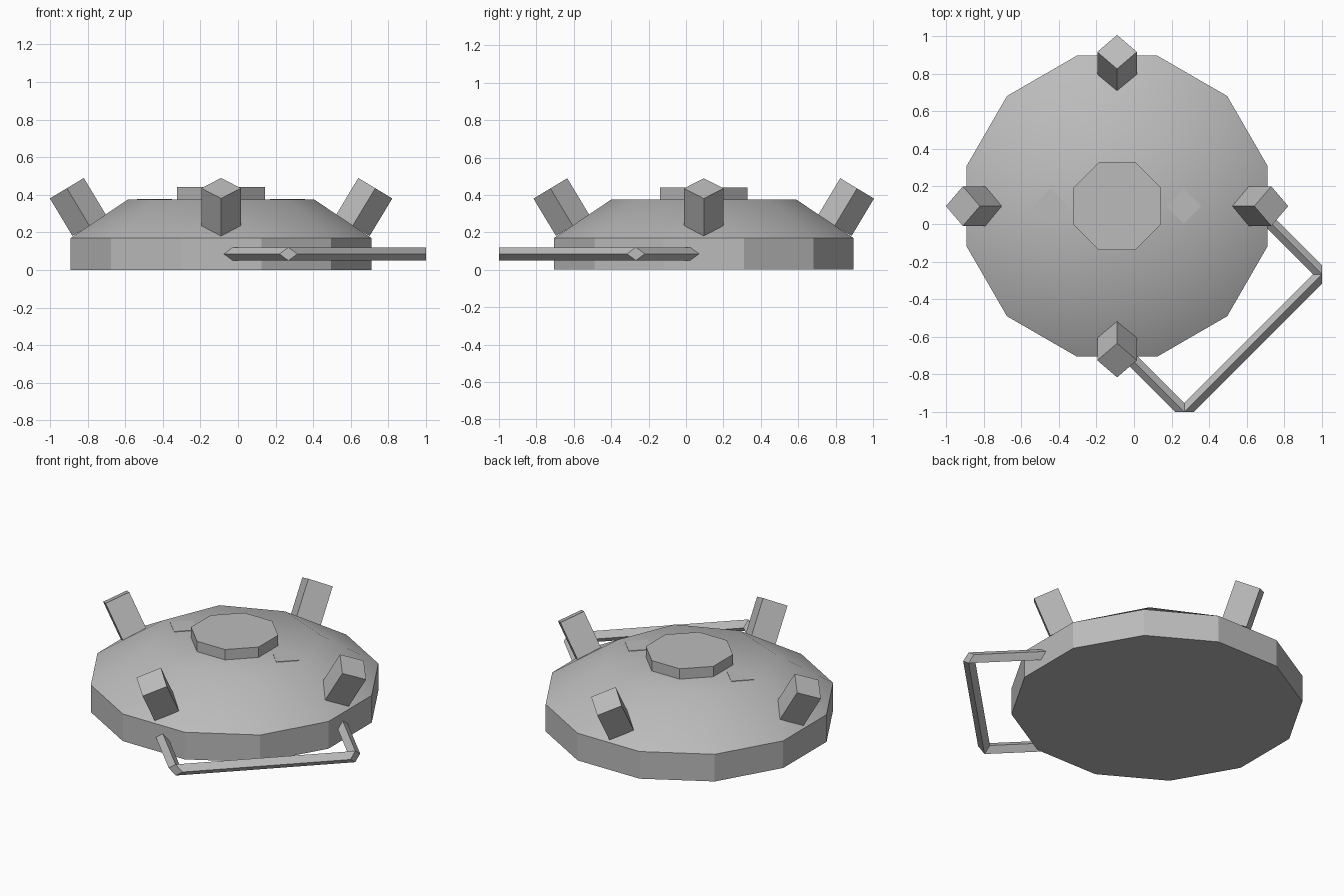
import bpy, bmesh
from math import radians, sin, cos, pi
from mathutils import Matrix, Vector

cube = bpy.data.objects.get("Cube")
if cube:
    bpy.data.objects.remove(cube, do_unlink=True)

CENTRE = Vector((-0.09, 0.095, 0))
RIM_Z, TOP_Z = 0.17, 0.375
RIM_R, TOP_R = 0.828, 0.495

grey = bpy.data.materials.new("plain_grey")
grey.use_nodes = True
grey.diffuse_color = (0.5, 0.5, 0.5, 1)
grey.node_tree.nodes["Principled BSDF"].inputs["Base Color"].default_value = (0.5, 0.5, 0.5, 1)


def finish(bm, name):
    bmesh.ops.recalc_face_normals(bm, faces=bm.faces)
    mesh = bpy.data.meshes.new(name)
    bm.to_mesh(mesh)
    bm.free()
    mesh.materials.append(grey)
    obj = bpy.data.objects.new(name, mesh)
    bpy.context.collection.objects.link(obj)
    return obj


def polar(radius, degrees, z):
    a = radians(degrees)
    return CENTRE + Vector((radius * cos(a), radius * sin(a), z))


def prism(name, bottom, top):
    """Solid between two matching loops of points."""
    bm = bmesh.new()
    lo = [bm.verts.new(p) for p in bottom]
    hi = [bm.verts.new(p) for p in top]
    n = len(lo)
    for i in range(n):
        j = (i + 1) % n
        bm.faces.new((lo[i], lo[j], hi[j], hi[i]))
    bm.faces.new(lo[::-1])
    bm.faces.new(hi)
    return finish(bm, name)


def column(name, sides, radius, start, z0, z1):
    angles = [start + 360 * i / sides for i in range(sides)]
    return prism(name, [polar(radius, a, z0) for a in angles],
                 [polar(radius, a, z1) for a in angles])


# Twelve-sided drum and eight-sided cap on top
column("base_drum", 12, RIM_R, 15, 0, RIM_Z)
column("top_cap", 8, 0.253, 22.5, TOP_Z - 0.02, 0.44)

# Dome joining the twelve-sided rim to an octagonal crown
bm = bmesh.new()
rim = [bm.verts.new(polar(RIM_R, 15 + 30 * i, RIM_Z)) for i in range(12)]
crown = [bm.verts.new(polar(TOP_R, 45 * i, TOP_Z)) for i in range(8)]
for q in range(4):
    a, b, c, d = (rim[(3 * q + i) % 12] for i in range(4))
    e, f, g = (crown[(2 * q + i) % 8] for i in range(3))
    for tri in ((a, b, f), (e, a, f), (b, c, f), (c, g, f), (c, d, g)):
        bm.faces.new(tri)
bm.faces.new(crown)
dome = finish(bm, "dome")
bpy.context.view_layer.objects.active = dome
dome.select_set(True)
bpy.ops.object.shade_smooth_by_angle(angle=radians(40))
dome.select_set(False)

# Four square posts leaning outwards, turned corner-on
for name, turn in (("left_post", 0), ("back_post", 90), ("right_post", 180), ("front_post", 270)):
    bm = bmesh.new()
    place = (Matrix.Translation(CENTRE) @ Matrix.Rotation(radians(turn), 4, "Z")
             @ Matrix.Translation((0.76, 0, 0.335)) @ Matrix.Rotation(radians(31), 4, "Y")
             @ Matrix.Rotation(pi / 4, 4, "Z") @ Matrix.Diagonal((0.149, 0.149, 0.233, 1)))
    bmesh.ops.create_cube(bm, size=1, matrix=place)
    finish(bm, name)

# Diamond plates either side of the cap
for name, turn in (("left_plate", 0), ("right_plate", 180)):
    mid = polar(0.354, turn, 0)
    ring = [mid + Vector((0.093 * cos(i * pi / 2), 0.093 * sin(i * pi / 2), 0)) for i in range(4)]
    prism(name, [p + Vector((0, 0, TOP_Z - 0.004)) for p in ring],
          [p + Vector((0, 0, TOP_Z + 0.003)) for p in ring])


# Handle: three diamond-section bars in a square loop
def section(x, y, wide):
    mid = Vector((x, y, 0.085))
    up = Vector((0, 0, 0.035))
    return [mid - wide, mid + up, mid + wide, mid - up]


ALONG_X, ALONG_Y = Vector((0.048, 0, 0)), Vector((0, 0.048, 0))
front_corner = section(0.268, -1, ALONG_X)
side_corner = section(1, -0.268, -ALONG_Y)
prism("handle_front_bar", section(-0.062, -0.67, ALONG_X), front_corner)
prism("handle_long_bar", front_corner, side_corner)
prism("handle_side_bar", side_corner, section(0.67, 0.062, -ALONG_Y))
